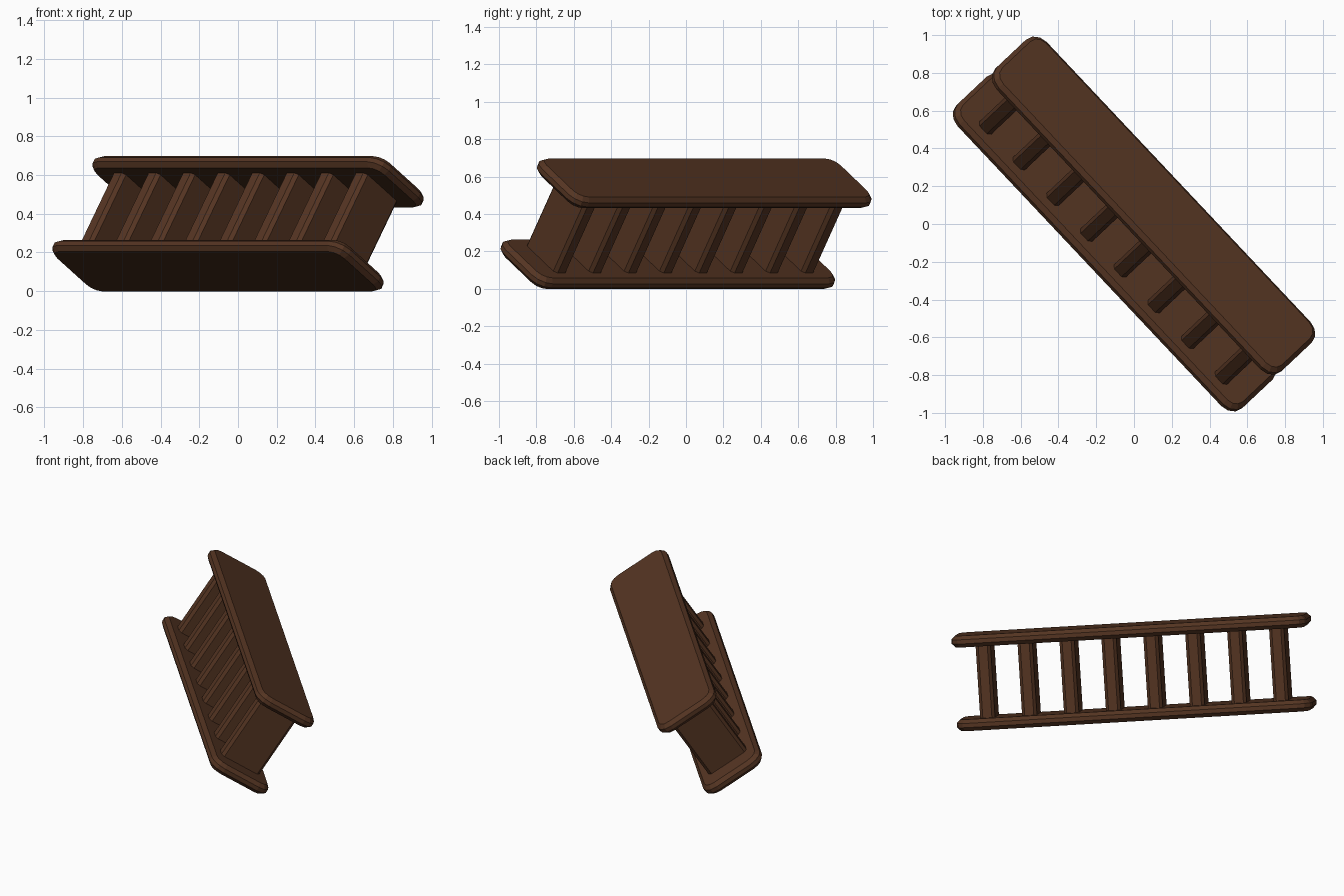
import bpy, bmesh, math
from mathutils import Matrix, Vector

if "Cube" in bpy.data.objects:
    bpy.data.objects.remove(bpy.data.objects["Cube"])

wood = bpy.data.materials.new("dark_wood")
wood.diffuse_color = (0.09, 0.035, 0.016, 1)
wood.use_nodes = True
wood.node_tree.nodes["Principled BSDF"].inputs["Base Color"].default_value = wood.diffuse_color

# Ladder frame: local x along the rails, y across their width, z along the rungs
FRAME = (Matrix.Translation((0, 0, 0.348))
         @ Matrix.Rotation(math.radians(-46.7), 4, 'Z')
         @ Matrix.Rotation(math.radians(-33.3), 4, 'X'))
GAP = 0.517      # distance between rail centres
RAIL_T = 0.072   # rail thickness


def block(name, size, centre, corner, corner_segments):
    """Box with its local z edges bevelled."""
    bm = bmesh.new()
    bmesh.ops.create_cube(bm, size=1)
    bmesh.ops.scale(bm, vec=size, verts=bm.verts)
    upright = [e for e in bm.edges
               if abs(e.verts[0].co.z - e.verts[1].co.z) > size[2] * 0.5]
    bmesh.ops.bevel(bm, geom=upright, offset=corner, segments=corner_segments,
                    profile=0.5, affect='EDGES')
    bmesh.ops.recalc_face_normals(bm, faces=bm.faces)
    mesh = bpy.data.meshes.new(name)
    bm.to_mesh(mesh)
    bm.free()
    mesh.materials.append(wood)
    obj = bpy.data.objects.new(name, mesh)
    bpy.context.collection.objects.link(obj)
    obj.matrix_world = FRAME @ Matrix.Translation(Vector(centre))
    return obj


# Two wide plank rails with rounded corners and chamfered rims
for name, side in (("lower_rail", -1), ("upper_rail", 1)):
    rail = block(name, (2.205, 0.42, RAIL_T), (0, 0, side * GAP / 2), 0.085, 3)
    rim = rail.modifiers.new("rim", 'BEVEL')
    rim.width = 0.023
    rim.segments = 1
    rim.limit_method = 'ANGLE'
    rim.angle_limit = math.radians(50)

# Eight chamfered rungs, sunk slightly into the rails
for i in range(8):
    block(f"rung_{i + 1}", (0.092, 0.28, GAP - RAIL_T + 0.02),
          ((i - 3.5) * 0.26, 0, 0), 0.018, 1)
